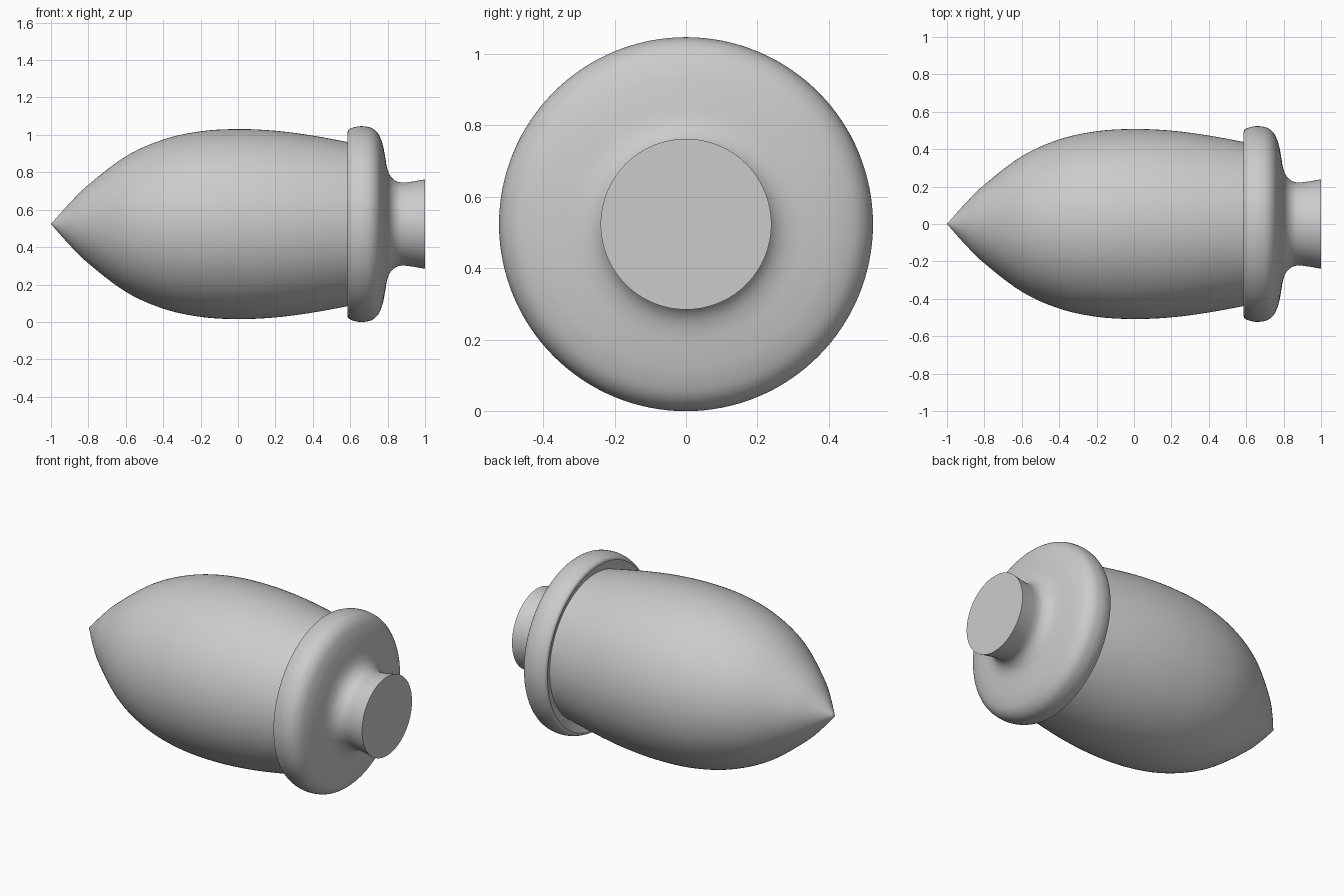
import bpy, bmesh, math
from mathutils import Vector

cube = bpy.data.objects.get("Cube")
if cube:
    bpy.data.objects.remove(cube)

AXIS_Z = 0.523
SIDES = 128

grey = bpy.data.materials.new("plain grey")
grey.use_nodes = True
COLOUR = (0.6, 0.6, 0.6, 1)
grey.diffuse_color = COLOUR
grey.node_tree.nodes["Principled BSDF"].inputs["Base Color"].default_value = COLOUR


def smooth_path(pts, steps=6):
    """Catmull-Rom curve through the profile points."""
    p = [Vector(q) for q in pts]
    p = [2 * p[0] - p[1]] + p + [2 * p[-1] - p[-2]]
    out = []
    for a, b, c, d in zip(p, p[1:], p[2:], p[3:]):
        for i in range(steps):
            t = i / steps
            out.append(0.5 * (2 * b + (c - a) * t + (2 * a - 5 * b + 4 * c - d) * t * t
                              + (3 * b - a - 3 * c + d) * t ** 3))
    return out + [p[-2]]


def lathe(name, path):
    """Spin an (x, radius) profile around the long axis."""
    bm = bmesh.new()
    verts = [bm.verts.new((x, 0, max(r, 0))) for x, r in path]
    edges = [bm.edges.new(e) for e in zip(verts, verts[1:])]
    bmesh.ops.spin(bm, geom=verts + edges, cent=(0, 0, 0), axis=(1, 0, 0),
                   angle=math.tau, steps=SIDES, use_duplicate=False)
    bmesh.ops.remove_doubles(bm, verts=bm.verts, dist=1e-5)
    bmesh.ops.recalc_face_normals(bm, faces=bm.faces)
    mesh = bpy.data.meshes.new(name)
    bm.to_mesh(mesh)
    bm.free()
    mesh.materials.append(grey)
    obj = bpy.data.objects.new(name, mesh)
    obj.location.z = AXIS_Z
    bpy.context.collection.objects.link(obj)
    bpy.ops.object.select_all(action='DESELECT')
    obj.select_set(True)
    bpy.context.view_layer.objects.active = obj
    bpy.ops.object.shade_smooth_by_angle(angle=math.radians(40))
    return obj


# Pointed body, running into the collar
body = [(-1, 0), (-0.9, 0.112), (-0.8, 0.21), (-0.6, 0.362), (-0.4, 0.452), (-0.2, 0.496),
        (0, 0.508), (0.2, 0.499), (0.4, 0.473), (0.59, 0.438), (0.63, 0.43)]

# Collar with a dished inner face, flowing into the stem
inner = [(0.615, 0.42), (0.605, 0.45), (0.585, 0.492)]
outer = [(0.585, 0.492), (0.595, 0.507), (0.63, 0.52), (0.67, 0.523), (0.715, 0.513),
         (0.75, 0.482), (0.772, 0.43), (0.785, 0.37), (0.797, 0.3), (0.815, 0.257),
         (0.845, 0.23), (0.88, 0.222), (0.93, 0.227), (1, 0.239)]

lathe("body", smooth_path(body))
lathe("collar_and_stem", smooth_path(inner)[:-1] + smooth_path(outer) + [Vector((1, 0))])
